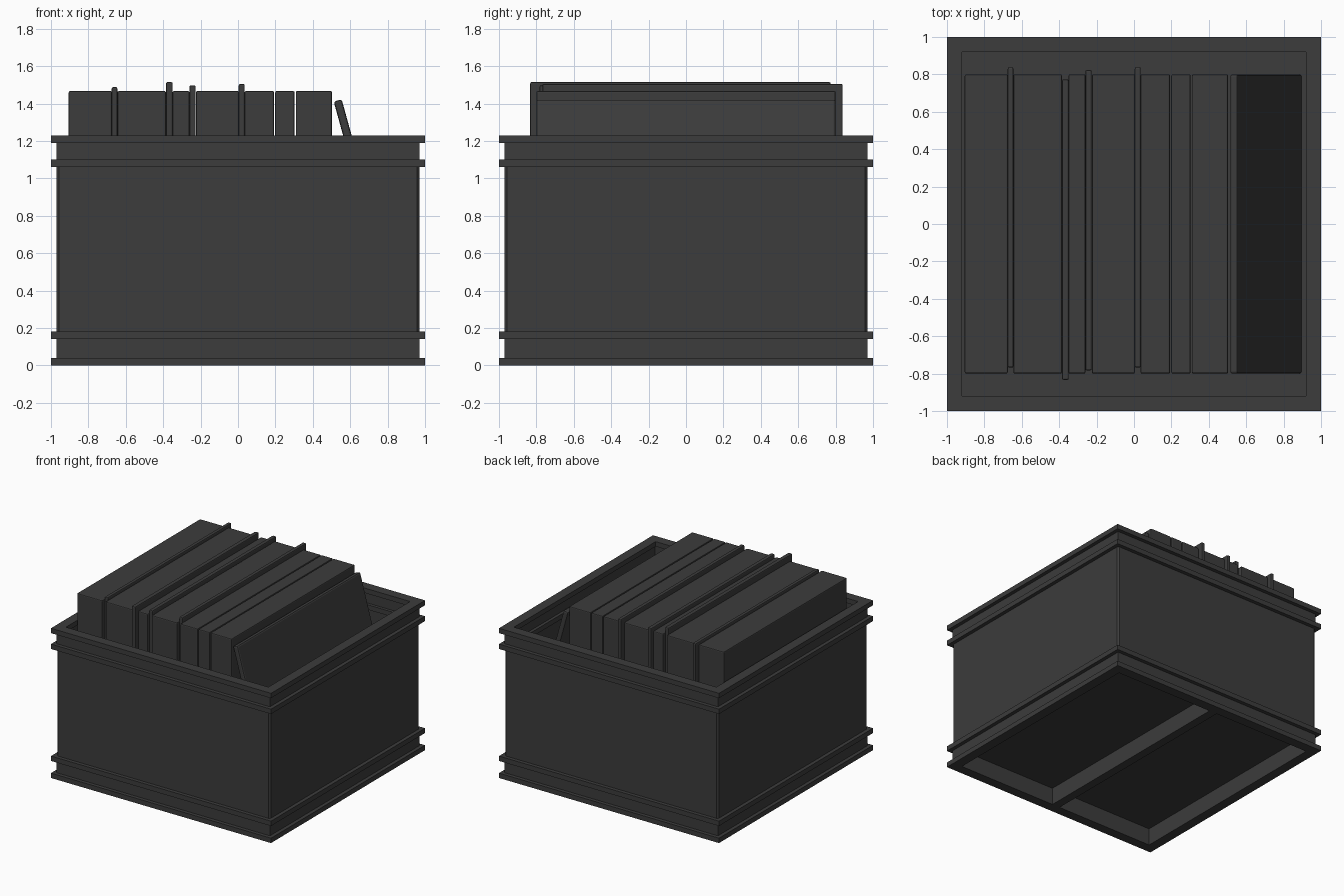
import bpy, bmesh

if "Cube" in bpy.data.objects:
    bpy.data.objects.remove(bpy.data.objects["Cube"])

dark = bpy.data.materials.new("dark_grey")
dark.diffuse_color = (0.045, 0.045, 0.045, 1)
dark.use_nodes = True
dark.node_tree.nodes["Principled BSDF"].inputs["Base Color"].default_value = dark.diffuse_color


def finish(name, bm):
    bmesh.ops.recalc_face_normals(bm, faces=bm.faces)
    mesh = bpy.data.meshes.new(name)
    bm.to_mesh(mesh)
    bm.free()
    mesh.materials.append(dark)
    ob = bpy.data.objects.new(name, mesh)
    bpy.context.collection.objects.link(ob)
    return ob


def box(name, x0, x1, y0, y1, z0, z1, bevel=0.0):
    bm = bmesh.new()
    bmesh.ops.create_cube(bm, size=1)
    for v in bm.verts:
        v.co.x *= x1 - x0
        v.co.y *= y1 - y0
        v.co.z *= z1 - z0
    ob = finish(name, bm)
    ob.location = ((x0 + x1) / 2, (y0 + y1) / 2, (z0 + z1) / 2)
    if bevel:
        mod = ob.modifiers.new("bevel", 'BEVEL')
        mod.width = bevel
        mod.segments = 2
    return ob


def square_sweep(name, profile):
    """Sweep a closed (half width, z, corner chamfer) section round a square."""
    bm = bmesh.new()
    rings = []
    for r, z, c in profile:
        pts = [(r, -r + c), (r, r - c), (r - c, r), (-r + c, r),
               (-r, r - c), (-r, -r + c), (-r + c, -r), (r - c, -r)]
        rings.append([bm.verts.new((x, y, z)) for x, y in pts])
    for a, b in zip(rings, rings[1:] + rings[:1]):
        for i in range(8):
            j = (i + 1) % 8
            bm.faces.new((a[i], a[j], b[j], b[i]))
    bmesh.ops.remove_doubles(bm, verts=bm.verts, dist=1e-5)
    return finish(name, bm)


# crate walls with four outer ribs and an inner lip
square_sweep("crate_walls", [
    (1, 0, 0), (1, .04, 0), (.97, .04, 0), (.97, .14, 0), (1, .14, 0), (1, .18, 0),
    (.97, .18, .012), (.97, 1.06, .012),
    (1, 1.06, 0), (1, 1.10, 0), (.97, 1.10, 0), (.97, 1.19, 0), (1, 1.19, 0), (1, 1.23, 0),
    (.92, 1.23, 0), (.92, 1.19, 0), (.945, 1.19, 0), (.945, 1.10, 0),
    (.92, 1.10, 0), (.92, 1.06, 0), (.945, 1.06, 0), (.945, .18, 0),
    (.92, .18, 0), (.92, 0, 0)])

# raised floor and the runner under it
box("crate_floor", -.93, .93, -.93, .93, .14, .18)
box("floor_runner", -.04, .03, -.93, .93, 0, .15)

# wide sleeves packed upright
for x0, x1 in [(-.905, -.675), (-.645, -.385), (-.35, -.26), (-.225, .005),
               (.035, .193), (.199, .303), (.309, .503)]:
    box("sleeve_stack", x0, x1, -.80, .80, .18, 1.467, .008)

# thin dividers that stick out: x, width, y shift, top
for x, w, dy, top in [(-.66, .03, .035, 1.488), (-.367, .036, -.03, 1.515),
                      (-.243, .034, .02, 1.497), (.02, .032, .035, 1.505)]:
    box("divider", x - w / 2, x + w / 2, dy - .803, dy + .803, .2, top, .008)

# single sleeve leaning into the empty space
lean = box("leaning_sleeve", .683, .727, -.80, .80, .15, 1.44, .012)
lean.rotation_euler.y = -.27
